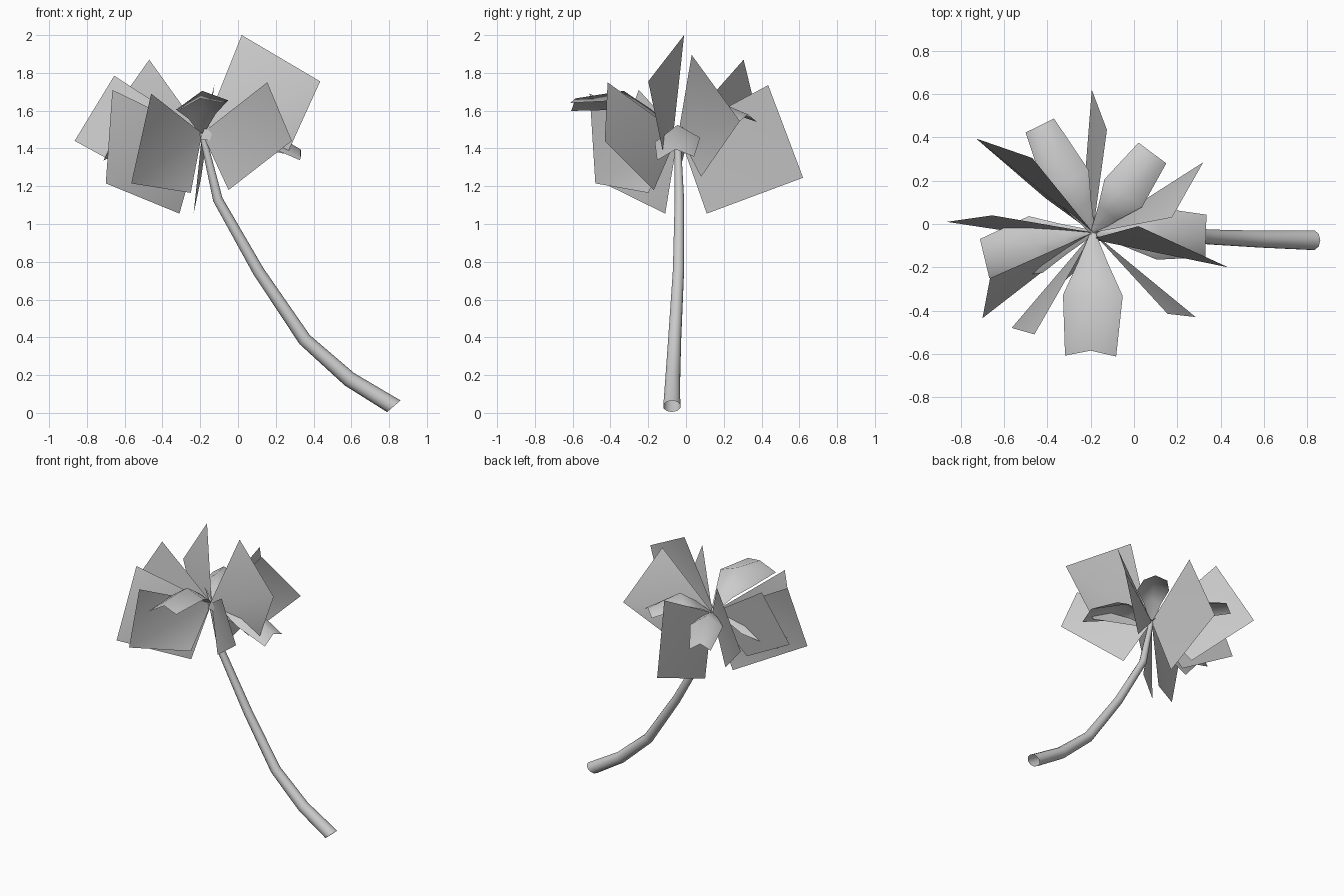
import bpy
from math import cos, sin, pi
from mathutils import Vector

cube = bpy.data.objects.get("Cube")
if cube:
    bpy.data.objects.remove(cube, do_unlink=True)

grey = bpy.data.materials.new("plain_grey")
grey.use_nodes = True
grey.diffuse_color = (0.6, 0.6, 0.6, 1)
grey.node_tree.nodes["Principled BSDF"].inputs["Base Color"].default_value = grey.diffuse_color

CROWN = Vector((-0.19, -0.04, 1.48))


def add_mesh(name, verts, faces):
    mesh = bpy.data.meshes.new(name)
    mesh.from_pydata([tuple(v) for v in verts], [], faces)
    mesh.materials.append(grey)
    for poly in mesh.polygons:
        poly.use_smooth = True
    obj = bpy.data.objects.new(name, mesh)
    bpy.context.collection.objects.link(obj)


def upright_frond(name, upper, tip, lower, root=CROWN):
    """Square leaf card standing on its corner, softly folded along the root-tip diagonal."""
    add_mesh(name, [root, upper, tip, lower], [(0, 2, 1), (0, 3, 2)])


def arched_frond(name, middle, end, half_width, end_width, drop, roll=0.0, notch=0.0):
    """Drooping leaf with a raised midrib, narrow at the root."""
    middle, end = Vector(middle), Vector(end)
    along = end - CROWN
    side = Vector((-along.y, along.x, 0)).normalized()
    out = Vector((along.x, along.y, 0)).normalized()
    # Each row: midrib point, half width, edge drop, edge push outward
    rows = [(CROWN, 0.012, 0.0, 0.0),
            (CROWN.lerp(middle, 0.5) + Vector((0, 0, 0.015)), half_width * 0.52, drop * 0.5, 0.0),
            (middle, half_width, drop, 0.0),
            (end, end_width, drop * 0.6, notch)]
    verts = []
    for rib, width, fall, push in rows:
        for s in (-1, 0, 1):
            lift = Vector((0, 0, -fall * abs(s) + roll * s * width))
            verts.append(rib + side * s * width + out * push * abs(s) + lift)
    faces = [(r * 3 + c + 3, r * 3 + c + 4, r * 3 + c + 1, r * 3 + c)
             for r in range(len(rows) - 1) for c in range(2)]
    add_mesh(name, verts, faces)


def leaning_trunk(path, base_axis, sides=10):
    """Tapered open tube whose foot is cut at a slant."""
    points = [Vector(p[:3]) for p in path]
    verts = []
    for i, centre in enumerate(points):
        ahead = points[min(i + 1, len(points) - 1)] - centre
        behind = centre - points[max(i - 1, 0)]
        axis = ahead.normalized() + behind.normalized() if i else Vector(base_axis)
        across = Vector((0, 1, 0)).cross(axis).normalized()
        for k in range(sides):
            a = 2 * pi * k / sides
            verts.append(centre + path[i][3] * (across * cos(a) + Vector((0, 1, 0)) * sin(a)))
    faces = []
    for i in range(len(points) - 1):
        for k in range(sides):
            a, b = i * sides + k, i * sides + (k + 1) % sides
            faces.append((b, b + sides, a + sides, a))
    add_mesh("trunk", verts, faces)


leaning_trunk([(0.825, -0.075, 0.035, 0.047), (0.59, -0.07, 0.178, 0.041),
               (0.353, -0.06, 0.388, 0.036), (0.108, -0.04, 0.75, 0.031),
               (-0.107, -0.035, 1.13, 0.026), (-0.19, -0.045, 1.48, 0.016)],
              (-0.65, 0, 0.76))

# Upright folded fronds
upright_frond("frond_back", (-0.125, 0.435, 1.735), (-0.195, 0.62, 1.245), (-0.235, 0.11, 1.055))
upright_frond("frond_back_right", (-0.47, 0.305, 1.87), (-0.73, 0.395, 1.5), (-0.41, 0.12, 1.19))
upright_frond("frond_back_left", (0.175, 0.03, 1.895), (0.32, 0.285, 1.545), (0.03, 0.08, 1.25))
upright_frond("frond_left_tall", (0.02, -0.01, 2.0), (0.435, -0.2, 1.755), (0.26, -0.12, 1.37),
              Vector((-0.2, -0.07, 1.45)))
upright_frond("frond_right", (-0.655, 0.04, 1.785), (-0.865, 0.01, 1.44), (-0.47, -0.05, 1.225))
upright_frond("frond_right_front", (-0.665, -0.25, 1.71), (-0.7, -0.435, 1.215), (-0.31, -0.11, 1.055))
upright_frond("frond_front_right", (-0.46, -0.51, 1.69), (-0.565, -0.48, 1.215), (-0.25, -0.2, 1.165))
upright_frond("frond_front_left", (0.155, -0.415, 1.75), (0.285, -0.43, 1.44), (-0.05, -0.17, 1.18))

# Arched drooping fronds
arched_frond("arched_frond_front", (-0.19, -0.33, 1.705), (-0.2, -0.585, 1.665), 0.138, 0.118, 0.075, 0.18, 0.025)
arched_frond("arched_frond_left", (0.11, -0.045, 1.525), (0.332, -0.055, 1.395), 0.12, 0.098, 0.08, 0.1)
arched_frond("arched_frond_right", (-0.455, -0.095, 1.51), (-0.69, -0.16, 1.385), 0.135, 0.093, 0.08)
arched_frond("arched_frond_back_right", (-0.31, 0.2, 1.58), (-0.435, 0.455, 1.5), 0.112, 0.073, 0.075)
arched_frond("arched_frond_back_left", (-0.05, 0.142, 1.66), (0.085, 0.328, 1.58), 0.108, 0.08, 0.065)
